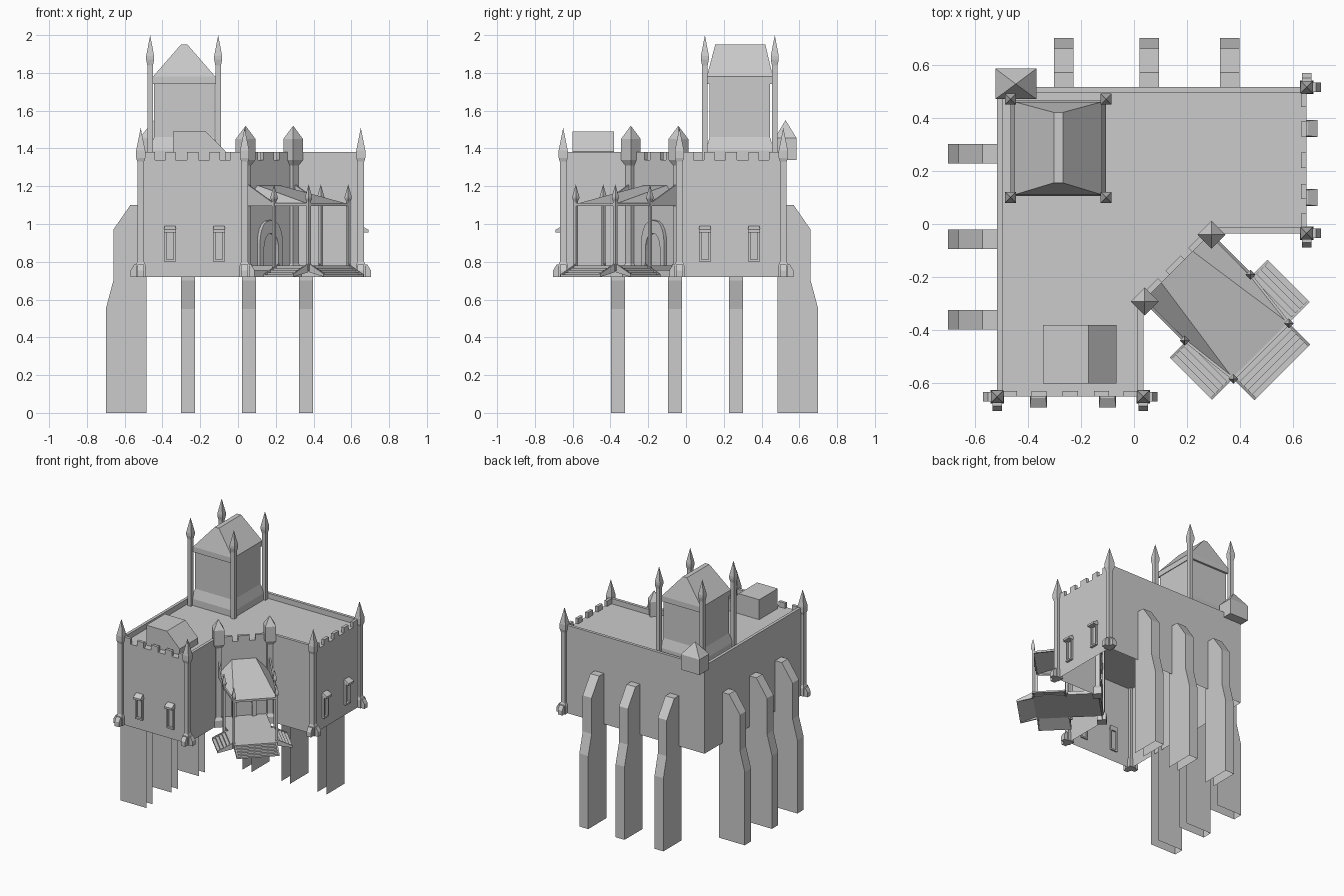
import bpy, bmesh, math
from mathutils import Matrix, Vector

cube = bpy.data.objects.get("Cube")
if cube:
    bpy.data.objects.remove(cube, do_unlink=True)

stone = bpy.data.materials.new("pale_grey_stone")
stone.use_nodes = True
GREY = (0.6, 0.6, 0.6, 1)
stone.diffuse_color = GREY
stone.node_tree.nodes["Principled BSDF"].inputs["Base Color"].default_value = GREY

# The building is symmetric about its diagonal; the porch lies along that axis
SAME = Matrix.Identity(4)
DIAG = Matrix(((0, -1, 0, 0), (-1, 0, 0, 0), (0, 0, 1, 0), (0, 0, 0, 1)))
PORCH = Matrix.Rotation(-math.pi / 4, 4, 'Z')
FLIP = PORCH @ Matrix.Diagonal((1, -1, 1, 1))
FLOOR, BASE, ROOF, TOP = 0.78, 0.72, 1.34, 1.38


def finish(name, bm, matrix=SAME):
    bmesh.ops.remove_doubles(bm, verts=bm.verts, dist=0.0001)
    bm.transform(matrix)
    bmesh.ops.recalc_face_normals(bm, faces=bm.faces)
    mesh = bpy.data.meshes.new(name)
    bm.to_mesh(mesh)
    bm.free()
    mesh.materials.append(stone)
    obj = bpy.data.objects.new(name, mesh)
    bpy.context.collection.objects.link(obj)
    return obj


def loft(name, loops, matrix=SAME, bottom=True, top=True):
    """Skin a list of equal-length point loops."""
    bm = bmesh.new()
    rings = [[bm.verts.new(p) for p in loop] for loop in loops]
    n = len(rings[0])
    for a, b in zip(rings, rings[1:]):
        for i in range(n):
            bm.faces.new((a[i], a[(i + 1) % n], b[(i + 1) % n], b[i]))
    if bottom:
        bm.faces.new(rings[0][::-1])
    if top:
        bm.faces.new(rings[-1])
    return finish(name, bm, matrix)


def rect(x0, x1, y0, y1, z):
    return [(x0, y0, z), (x1, y0, z), (x1, y1, z), (x0, y1, z)]


def box(name, x, y, z, matrix=SAME):
    return loft(name, [rect(*x, *y, h) for h in z], matrix)


def stack(name, cx, cy, levels, matrix=SAME):
    """Square tower given as (half width, height) levels."""
    return loft(name, [rect(cx - h, cx + h, cy - h, cy + h, z) for h, z in levels], matrix)


def extrude_y(name, profile, y0, y1, matrix=SAME):
    return loft(name, [[(x, y, z) for x, z in profile] for y in (y0, y1)], matrix)


# Main hall: walls and roof, open underneath
plan = [(-0.515, -0.65), (0.035, -0.65), (0.035, -0.29), (0.29, -0.035),
        (0.65, -0.035), (0.65, 0.515), (-0.515, 0.515)]
loft("hall", [[(x, y, z) for x, y in plan] for z in (BASE, ROOF)], bottom=False)

# Parapets: plain on the long walls, crenellated on the end walls
for matrix in (SAME, DIAG):
    box("parapet_long", (-0.515, -0.493), (-0.65, 0.515), (ROOF, TOP), matrix)
    box("parapet_inner", (0.013, 0.035), (-0.65, -0.29), (ROOF, TOP), matrix)
    for start, end in ((-0.515, -0.44), (-0.385, -0.33), (-0.27, -0.21), (-0.15, -0.095), (-0.04, 0.035)):
        box("merlon", (start, end), (-0.65, -0.628), (ROOF, TOP), matrix)
for v in (-0.12, 0, 0.12):
    box("porch_merlon", (0.208, 0.23), (v - 0.04, v + 0.04), (ROOF, TOP), PORCH)

# Stepped buttresses, open on the inner side and underneath
buttress = [(-0.485, 0), (-0.70, 0), (-0.70, 0.55), (-0.66, 0.70), (-0.66, 0.97),
            (-0.57, 1.10), (-0.515, 1.10), (-0.485, BASE)]
for matrix in (SAME, DIAG):
    for y in (0.265, -0.058, -0.36):
        bm = bmesh.new()
        near, far = ([bm.verts.new((x, y + s, z)) for x, z in buttress] for s in (-0.037, 0.037))
        bm.faces.new(near)
        bm.faces.new(far)
        for i in range(1, 6):
            bm.faces.new((near[i], near[i + 1], far[i + 1], far[i]))
        finish("buttress", bm, matrix)

# Corner turrets with splayed feet
for matrix in (SAME, DIAG):
    for cx, side in ((-0.515, -1), (0.035, 1)):
        cy = -0.65
        stack("corner_turret", cx, cy, [(0.018, BASE), (0.018, 1.33), (0.024, 1.35),
                                        (0.024, 1.39), (0, 1.51)], matrix)
        stack("turret_foot", cx, cy, [(0.026, BASE), (0.026, 0.78), (0.018, 0.80)], matrix)
        foot = [(0, BASE), (0.053, BASE), (0.053, 0.755), (0.035, 0.785), (0, 0.785)]
        extrude_y("foot_side", [(cx + side * d, z) for d, z in foot], cy - 0.018, cy + 0.018, matrix)
        loft("foot_front", [[(x, cy - d, z) for d, z in foot] for x in (cx - 0.018, cx + 0.018)], matrix)

# End wall windows: jambs, sill and projecting hood
for matrix in (SAME, DIAG):
    for x in (-0.36, -0.10):
        for s in (-1, 1):
            box("window_jamb", (x + s * 0.024 - 0.005, x + s * 0.024 + 0.005), (-0.665, -0.64),
                (0.81, 0.96), matrix)
        box("window_sill", (x - 0.029, x + 0.029), (-0.668, -0.64), (0.80, 0.812), matrix)
        loft("window_hood", [rect(x - 0.032, x + 0.032, -0.69, -0.64, 0.955),
                             rect(x - 0.032, x + 0.032, -0.69, -0.64, 0.97),
                             rect(x - 0.028, x + 0.028, -0.655, -0.64, 0.99)], matrix)

# Keep with battered base, eaves and hipped roof
KX, KY = -0.285, 0.285
stack("keep_walls", KX, KY, [(0.18, ROOF), (0.18, 1.39), (0.16, 1.46), (0.16, 1.74)])
loft("keep_roof", [rect(-0.45, -0.12, 0.11, 0.46, 1.74), rect(-0.45, -0.12, 0.11, 0.46, 1.78),
                   rect(-0.302, -0.268, 0.155, 0.42, 1.95)])
for sx in (-1, 1):
    for sy in (-1, 1):
        stack("keep_pinnacle", KX + sx * 0.18, KY + sy * 0.185,
              [(0.015, ROOF), (0.015, 1.84), (0.021, 1.87), (0.021, 1.89), (0, 2.0)])

# Rooftop hut and back corner watch box
extrude_y("roof_hut", [(-0.343, ROOF), (-0.343, 1.49), (-0.172, 1.49), (-0.065, 1.385), (-0.065, ROOF)],
          -0.60, -0.38)
loft("watch_box", [rect(-0.522, -0.367, 0.47, 0.585, 1.34), rect(-0.522, -0.367, 0.47, 0.585, 1.455),
                   rect(-0.445, -0.445, 0.527, 0.527, 1.55)])

# Porch deck
box("porch_deck", (0.22, 0.68), (-0.155, 0.155), (0.755, FLOOR), PORCH)


def stairs(name, matrix, width, start, run=0.11, count=5):
    """Flight descending along local x, between two sloping stringers."""
    rise, tread = (FLOOR - BASE) / count, run / count
    profile = [(start, FLOOR - 0.02)]
    for i in range(count):
        profile += [(start + i * tread, FLOOR - i * rise), (start + (i + 1) * tread, FLOOR - i * rise)]
    profile += [(start + run, BASE)]
    extrude_y(name, profile, -width, width, matrix)
    rail = [(start, FLOOR - 0.035), (start, FLOOR + 0.01), (start + run, BASE + 0.015), (start + run, BASE)]
    for s in (-1, 1):
        extrude_y(name + "_stringer", rail, s * width - 0.005, s * width + 0.005, matrix)


stairs("front_stairs", PORCH, 0.143, 0.68)
for s in (-1, 1):
    turn = Matrix.Translation((0.563, 0, 0)) @ Matrix.Rotation(s * math.pi / 2, 4, 'Z')
    stairs("side_stairs", PORCH @ turn, 0.108, 0.15)

# Porch towers, posts, beams and gable panels on both sides
for matrix in (PORCH, FLIP):
    stack("porch_tower", 0.235, 0.178, [(0.02, BASE), (0.02, 1.31), (0.037, 1.34),
                                        (0.037, 1.45), (0, 1.52)], matrix)
    stack("tower_foot", 0.235, 0.178, [(0.032, BASE), (0.032, 0.77), (0.02, 0.79)], matrix)
    for u, v in ((0.445, 0.175), (0.677, 0.148)):
        stack("porch_post", u, v, [(0.008, 0.75), (0.008, 1.12), (0.013, 1.135), (0.013, 1.145), (0, 1.21)],
              matrix)
    extrude_y("porch_side_panel", [(0.24, 1.095), (0.445, 1.095), (0.445, 1.11), (0.24, 1.215)],
              0.171, 0.181, matrix)
    loft("porch_side_beam", [[(0.445, 0.17, z), (0.445, 0.18, z), (0.677, 0.153, z), (0.677, 0.143, z)]
                             for z in (1.095, 1.11)], matrix)
    # Sloping side of the canopy
    loft("canopy_side", [[(0.225, 0.083, 1.2 + d), (0.677, 0.148, 1.1 + d), (0.445, 0.175, 1.1 + d),
                          (0.225, 0.175, 1.1 + d)] for d in (0, 0.006)], matrix)
box("porch_front_beam", (0.672, 0.682), (-0.148, 0.148), (1.095, 1.11), PORCH)
loft("canopy_top", [[(0.225, -0.083, 1.2 + d), (0.677, -0.148, 1.1 + d), (0.677, 0.148, 1.1 + d),
                     (0.225, 0.083, 1.2 + d)] for d in (0, 0.006)], PORCH)


# Pointed doorway on the porch wall
def arch(half, spring, peak, steps=5):
    side = [(half * math.cos(t * math.pi / 2 / steps) ** 0.8,
             spring + (peak - spring) * math.sin(t * math.pi / 2 / steps)) for t in range(steps)]
    right = [(half, FLOOR)] + side
    return right + [(0, peak)] + [(-v, z) for v, z in reversed(right)]


outer, inner = arch(0.085, 0.90, 1.02), arch(0.055, 0.86, 0.95)
bm = bmesh.new()
rings = [[bm.verts.new((u, v, z)) for v, z in pts] for pts, u in
         ((outer, 0.22), (outer, 0.25), (inner, 0.25), (inner, 0.22))]
for a, b in zip(rings, rings[1:]):
    for i in range(len(a) - 1):
        bm.faces.new((a[i], a[i + 1], b[i + 1], b[i]))
finish("door_surround", bm, PORCH)
loft("door", [[(u, v, z) for v, z in inner] for u in (0.222, 0.231)], PORCH)
